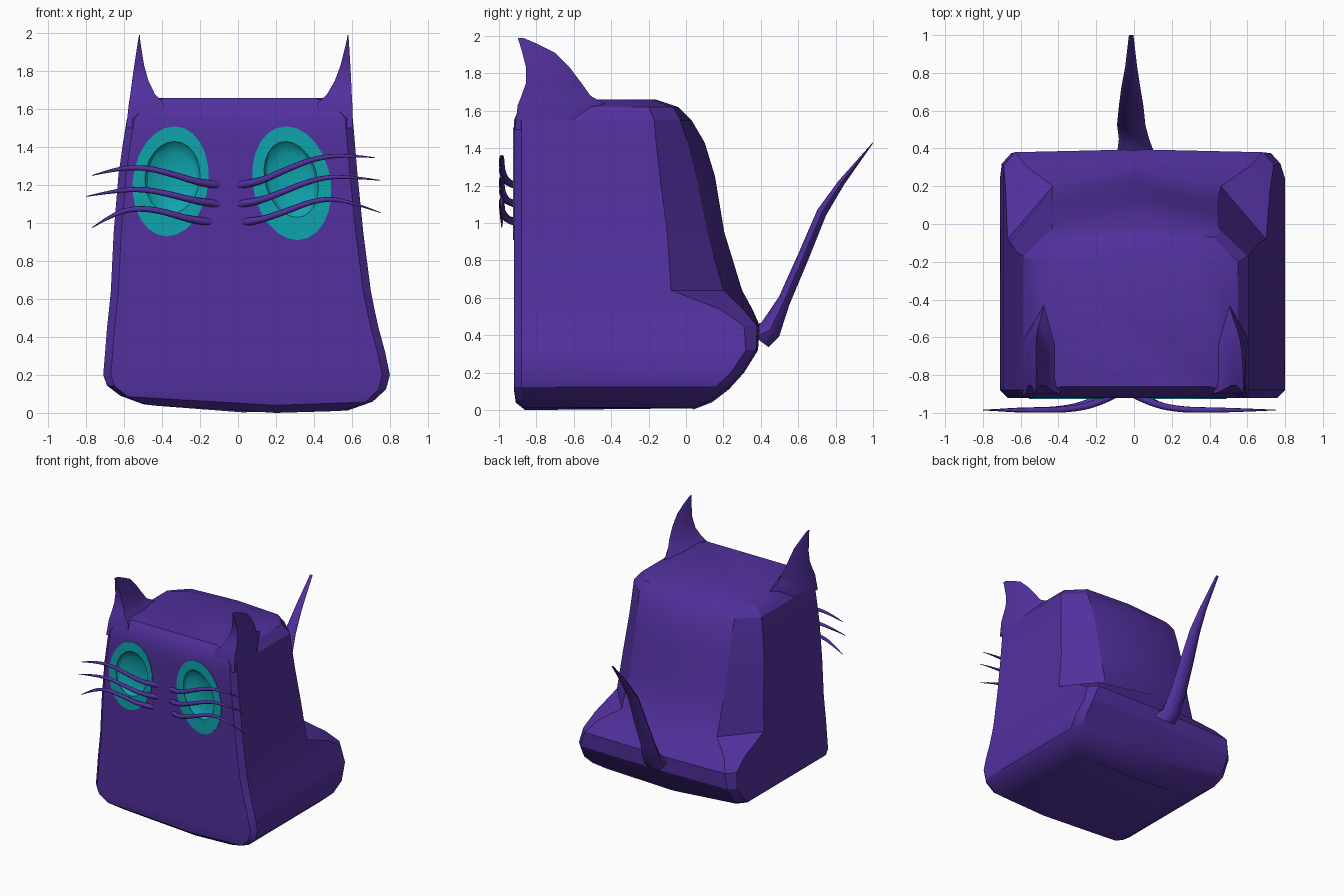
import bpy, bmesh, math

if "Cube" in bpy.data.objects:
    bpy.data.objects.remove(bpy.data.objects["Cube"])


def material(name, rgb):
    m = bpy.data.materials.new(name)
    m.diffuse_color = (*rgb, 1)
    m.use_nodes = True
    m.node_tree.nodes["Principled BSDF"].inputs["Base Color"].default_value = m.diffuse_color
    return m


PURPLE = material("purple", (0.084, 0.030, 0.342))
TEAL = material("teal", (0.005, 0.37, 0.42))


def smooth(ob, angle):
    bpy.ops.object.select_all(action='DESELECT')
    ob.select_set(True)
    bpy.context.view_layer.objects.active = ob
    bpy.ops.object.shade_smooth_by_angle(angle=math.radians(angle))


def make_object(name, bm, mat):
    bmesh.ops.recalc_face_normals(bm, faces=bm.faces)
    me = bpy.data.meshes.new(name)
    bm.to_mesh(me)
    bm.free()
    me.materials.append(mat)
    ob = bpy.data.objects.new(name, me)
    bpy.context.collection.objects.link(ob)
    return ob


def loft(name, rings, mat):
    """Skin a list of equal-length closed rings and cap both ends."""
    bm = bmesh.new()
    vs = [[bm.verts.new(p) for p in ring] for ring in rings]
    n = len(rings[0])
    for a, b in zip(vs, vs[1:]):
        for i in range(n):
            j = (i + 1) % n
            bm.faces.new((a[i], a[j], b[j], b[i]))
    bm.faces.new(vs[0][::-1])
    bm.faces.new(vs[-1])
    return make_object(name, bm, mat)


# Body: z, left x, right x, front y, side end y, corner inset, back y, corner drop
BODY = [
    (0.00, -.50, .58, -.86, .00, .06, .04, .01),
    (0.04, -.62, .71, -.91, .08, .06, .14, .01),
    (0.11, -.69, .78, -.92, .16, .06, .23, .01),
    (0.20, -.71, .80, -.92, .24, .06, .31, .01),
    (0.32, -.70, .775, -.92, .32, .05, .385, .01),
    (0.45, -.69, .74, -.92, .31, .06, .395, .015),
    (0.54, -.68, .72, -.92, .18, .11, .355, .05),
    (0.64, -.67, .70, -.92, -.08, .24, .30, .10),
    (0.95, -.655, .66, -.92, -.10, .22, .205, .09),
    (1.25, -.63, .63, -.92, -.14, .19, .155, .10),
    (1.43, -.605, .615, -.92, -.16, .17, .10, .09),
    (1.55, -.585, .605, -.92, -.17, .15, .03, .06),
    (1.62, -.52, .55, -.89, -.20, .13, -.04, .03),
    (1.66, -.42, .44, -.86, -.25, .10, -.16, .02),
]
rings = []
for z, xl, xr, yf, ys, xi, yb, drop in BODY:
    c = 0.04
    pts = [(xl, yf + c), (xl + c, yf), (.2, yf), (xr - c, yf), (xr, yf + c),
           (xr, ys), (xr - xi, yb - drop), (.02, yb), (xl + xi, yb - drop), (xl, ys)]
    # slightly bellied underside
    rings.append([(x, y, z + .06 * ((x - .2) / .8) ** 2 * max(0, 1 - z / .2)) for x, y in pts])
body = loft("body", rings, PURPLE)
body.data.materials.append(TEAL)

# Eyes: flat outer ring plus a shallow dimple cut into the face
# outer (centre x, z, half width, half height, lean), then inner
EYES = {
    "left": ((-.355, 1.22, .20, .29, .02), (-.345, 1.24, .145, .19, .01)),
    "right": ((.283, 1.21, .207, .30, -.03), (.28, 1.23, .14, .20, -.03)),
}
N = 24


def ellipse(cx, cz, a, b, lean, y):
    return [(cx + a * math.cos(t) + lean * math.sin(t), y, cz + b * math.sin(t))
            for t in (2 * math.pi * i / N for i in range(N))]


for side, (outer, inner) in EYES.items():
    # ring plate
    bm = bmesh.new()
    loops = [[bm.verts.new(p) for p in ellipse(*e, y)]
             for e, y in ((outer, -.919), (outer, -.926), (inner, -.926), (inner, -.919))]
    for k in range(4):
        a, b = loops[k], loops[(k + 1) % 4]
        for i in range(N):
            j = (i + 1) % N
            bm.faces.new((a[i], a[j], b[j], b[i]))
    make_object(side + "_eye_rim", bm, TEAL)

    # dimple cutter
    cx, cz, a, b, lean = inner
    cuts = [ellipse(cx, cz, a * s, b * s, lean * s, -.92 + d)
            for s, d in ((1, -.05), (1, 0), (.9, .02), (.68, .035), (.35, .044), (.08, .046))]
    cutter = loft("eye_cutter", cuts, TEAL)
    cutter.hide_render = True
    bpy.context.view_layer.objects.active = body
    mod = body.modifiers.new("dimple", 'BOOLEAN')
    mod.object = cutter
    mod.operation = 'DIFFERENCE'
    mod.solver = 'EXACT'
    mod.material_mode = 'TRANSFER'
    bpy.ops.object.modifier_apply(modifier=mod.name)
    bpy.data.objects.remove(cutter)
smooth(body, 28)

# Ears: z, inner x, outer x, front y, back y
EAR = [
    (1.50, .41, .605, -.915, -.40), (1.63, .42, .602, -.90, -.42),
    (1.68, .47, .599, -.88, -.51), (1.75, .51, .596, -.855, -.56),
    (1.83, .54, .592, -.855, -.62), (1.91, .56, .587, -.875, -.70),
    (1.96, .572, .584, -.89, -.80), (1.99, .577, .581, -.90, -.87),
]
for side, s in (("left", -1), ("right", 1)):
    rings = []
    for z, xi, xo, yf, yb in EAR:
        shift = 0 if s > 0 else .02 + .04 * (z - 1.55) / .44
        ym, xm = yf + .6 * (yb - yf), xi * .55 + xo * .45
        pts = [(xi, yf), (xo, yf), (xo, ym), (xm, yb), (xi, ym)]
        rings.append([(s * (x - shift), y, z) for x, y in pts])
    smooth(loft(side + "_ear", rings, PURPLE), 40)

# Tail: centre x, y, z, half width, half thickness
TAIL = [
    (.01, .37, .39, .10, .09), (0, .45, .43, .08, .06), (-.015, .525, .585, .075, .035),
    (-.015, .625, .815, .065, .032), (-.017, .725, 1.055, .05, .028),
    (-.015, .83, 1.215, .032, .018), (-.015, 1.0, 1.43, .012, .002),
]
rings = []
for x, y, z, w, h in TAIL:
    rings.append([(x + w * math.cos(t), y - .8 * h * math.sin(t), z + .6 * h * math.sin(t))
                  for t in (math.pi * i / 4 for i in range(8))])
smooth(loft("tail", rings, PURPLE), 50)

# Whiskers: front-view x, z along each hair
WHISKERS = {
    "left_upper": [(-.10, 1.20), (-.2, 1.21), (-.35, 1.26), (-.5, 1.295), (-.65, 1.285), (-.77, 1.25)],
    "left_middle": [(-.10, 1.10), (-.2, 1.11), (-.35, 1.15), (-.5, 1.18), (-.65, 1.17), (-.80, 1.14)],
    "left_lower": [(-.14, 1.005), (-.25, 1.015), (-.4, 1.065), (-.55, 1.08), (-.67, 1.04), (-.77, .975)],
    "right_upper": [(.0, 1.20), (.1, 1.21), (.25, 1.28), (.4, 1.34), (.55, 1.36), (.72, 1.345)],
    "right_middle": [(.0, 1.10), (.1, 1.11), (.25, 1.17), (.4, 1.23), (.55, 1.25), (.75, 1.225)],
    "right_lower": [(.03, 1.005), (.1, 1.01), (.25, 1.06), (.4, 1.12), (.55, 1.13), (.75, 1.055)],
}
DEPTH = (-.90, -.955, -.983, -.985, -.985, -.985)
THICK = (1.2, 1, .9, .8, .6, .1)
for name, pts in WHISKERS.items():
    cu = bpy.data.curves.new(name + "_whisker", 'CURVE')
    cu.dimensions = '3D'
    cu.bevel_depth = .018
    cu.bevel_resolution = 2
    cu.use_fill_caps = True
    sp = cu.splines.new('NURBS')
    sp.points.add(len(pts) - 1)
    for p, (x, z), y, r in zip(sp.points, pts, DEPTH, THICK):
        p.co = (x, y, z, 1)
        p.radius = r
    sp.use_endpoint_u = True
    sp.order_u = 3
    sp.resolution_u = 4
    cu.materials.append(PURPLE)
    bpy.context.collection.objects.link(bpy.data.objects.new(name + "_whisker", cu))
